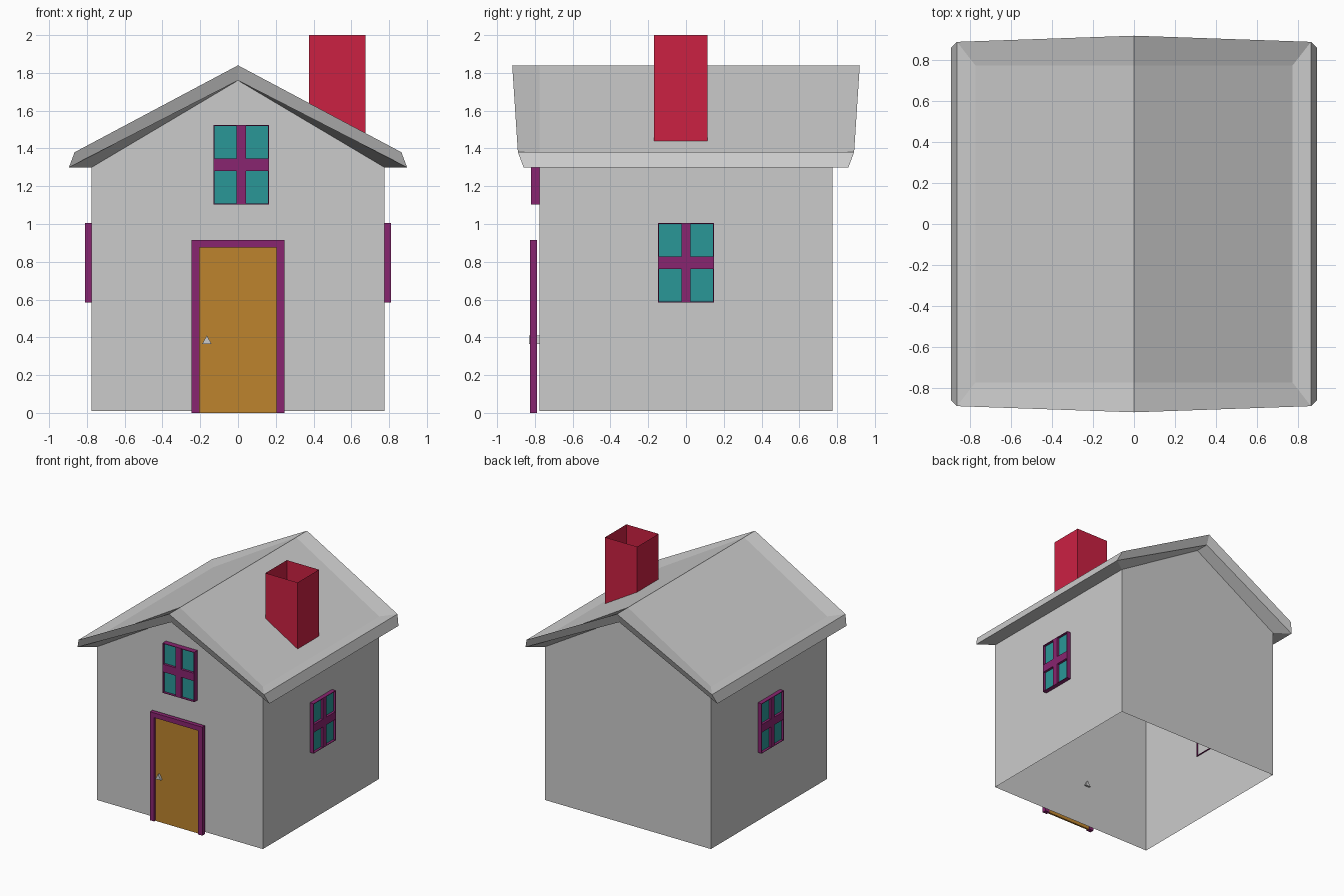
import bpy, bmesh, math
from mathutils import Matrix

if "Cube" in bpy.data.objects:
    bpy.data.objects.remove(bpy.data.objects["Cube"])


def material(name, rgb):
    m = bpy.data.materials.new(name)
    m.diffuse_color = (*rgb, 1)
    m.use_nodes = True
    m.node_tree.nodes["Principled BSDF"].inputs["Base Color"].default_value = m.diffuse_color
    return m


PURPLE = material("purple_trim", (0.25, 0.018, 0.16))
TEAL = material("teal_glass", (0.023, 0.31, 0.31))
BROWN = material("brown_wood", (0.51, 0.23, 0.027))
RED = material("red_brick", (0.6, 0.015, 0.055))


def mesh_object(name, verts, faces, mat=None):
    me = bpy.data.meshes.new(name)
    me.from_pydata(verts, [], faces)
    ob = bpy.data.objects.new(name, me)
    bpy.context.collection.objects.link(ob)
    if mat:
        me.materials.append(mat)
    return ob


def boxes(name, ranges, mat, matrix=Matrix()):
    """One object made of boxes given as (x0, x1, y0, y1, z0, z1)."""
    bm = bmesh.new()
    for x0, x1, y0, y1, z0, z1 in ranges:
        m = Matrix.Translation(((x0 + x1) / 2, (y0 + y1) / 2, (z0 + z1) / 2))
        bmesh.ops.create_cube(bm, size=1, matrix=m @ Matrix.Diagonal((x1 - x0, y1 - y0, z1 - z0, 1)))
    bm.transform(matrix)
    ob = mesh_object(name, [], [], mat)
    bm.to_mesh(ob.data)
    bm.free()
    return ob


# Walls and overhanging roof: one quarter, mirrored in x and y
W, EAVE, TOP, T = 0.775, 1.30, 1.76, 0.08
P = {
    "b0": (0, -W, 0.01), "b1": (W, -W, 0.01), "b2": (W, 0, 0.01),
    "e1": (W, -W, EAVE), "e2": (W, 0, EAVE), "g": (0, -W, TOP),
    "u1": (0.895, -0.86, EAVE), "u2": (0.895, 0, EAVE), "ug": (0, -0.89, TOP),
    "t1": (0.865, -0.89, EAVE + T), "t2": (0.865, 0, EAVE + T), "tg": (0, -0.92, TOP + T),
    "i1": (W, -W, EAVE + T), "i2": (W, 0, EAVE + T), "ig": (0, -W, TOP + T), "r": (0, 0, TOP + T),
}
quads = ["b0 b1 e1 g", "b1 b2 e2 e1",                       # walls
         "e1 e2 u2 u1", "g e1 u1 ug",                       # roof underside
         "u1 u2 t2 t1", "ug u1 t1 tg",                      # roof edge
         "t1 t2 i2 i1", "tg t1 i1 ig", "ig i1 i2 r"]        # roof top
keys = list(P)
house = mesh_object("walls_and_roof", list(P.values()),
                    [[keys.index(k) for k in q.split()] for q in quads])
mirror = house.modifiers.new("mirror", 'MIRROR')
mirror.use_axis = (True, True, False)

# Chimney: open tube whose foot follows the roof slope
cx0, cx1, cy0, cy1 = 0.375, 0.675, -0.17, 0.115
ring = [(cx0, cy0), (cx1, cy0), (cx1, cy1), (cx0, cy1)]
slope = (TOP - EAVE) / W
foot = [(x, y, TOP + T - slope * x - 0.003) for x, y in ring]
mesh_object("chimney", foot + [(x, y, 2.0) for x, y in ring],
            [(i, (i + 1) % 4, (i + 1) % 4 + 4, i + 4) for i in range(4)], RED)


# Windows: thin surround, crossbars and recessed glass, built facing -y
def window(name, matrix, w=0.1475, h=0.21, d=0.045, t=0.005, bar=0.025, rail=0.033):
    boxes(name + "_frame", [
        (-w, -w + t, 0, d, -h, h), (w - t, w, 0, d, -h, h),
        (-w, w, 0, d, -h, -h + t), (-w, w, 0, d, h - t, h),
        (-bar, bar, 0, 0.03, -h, h), (-w, w, 0, 0.03, -rail, rail)], PURPLE, matrix)
    boxes(name + "_glass", [(-w + t, w - t, 0.02, 0.028, -h + t, h - t)], TEAL, matrix)


window("front_window", Matrix.Translation((0.0175, -0.82, 1.313)))
for side, s in (("right", 1), ("left", -1)):
    window(side + "_window", Matrix.Translation((s * 0.81, 0, 0.795))
           @ Matrix.Rotation(s * math.pi / 2, 4, 'Z'))

# Door, its frame and the three-sided knob
F, B = -0.825, -0.79
boxes("door_frame", [(-0.245, -0.205, F, B, 0, 0.915), (0.205, 0.245, F, B, 0, 0.915),
                     (-0.205, 0.205, F, B, 0.875, 0.915)], PURPLE)
boxes("door", [(-0.205, 0.205, -0.81, -0.795, 0, 0.875)], BROWN)
knob = [(-0.19, 0.365), (-0.14, 0.365), (-0.165, 0.41)]
mesh_object("door_knob", [(x, y, z) for y in (-0.83, -0.76) for x, z in knob],
            [(0, 1, 2), (5, 4, 3), (0, 3, 4, 1), (1, 4, 5, 2), (2, 5, 3, 0)])
